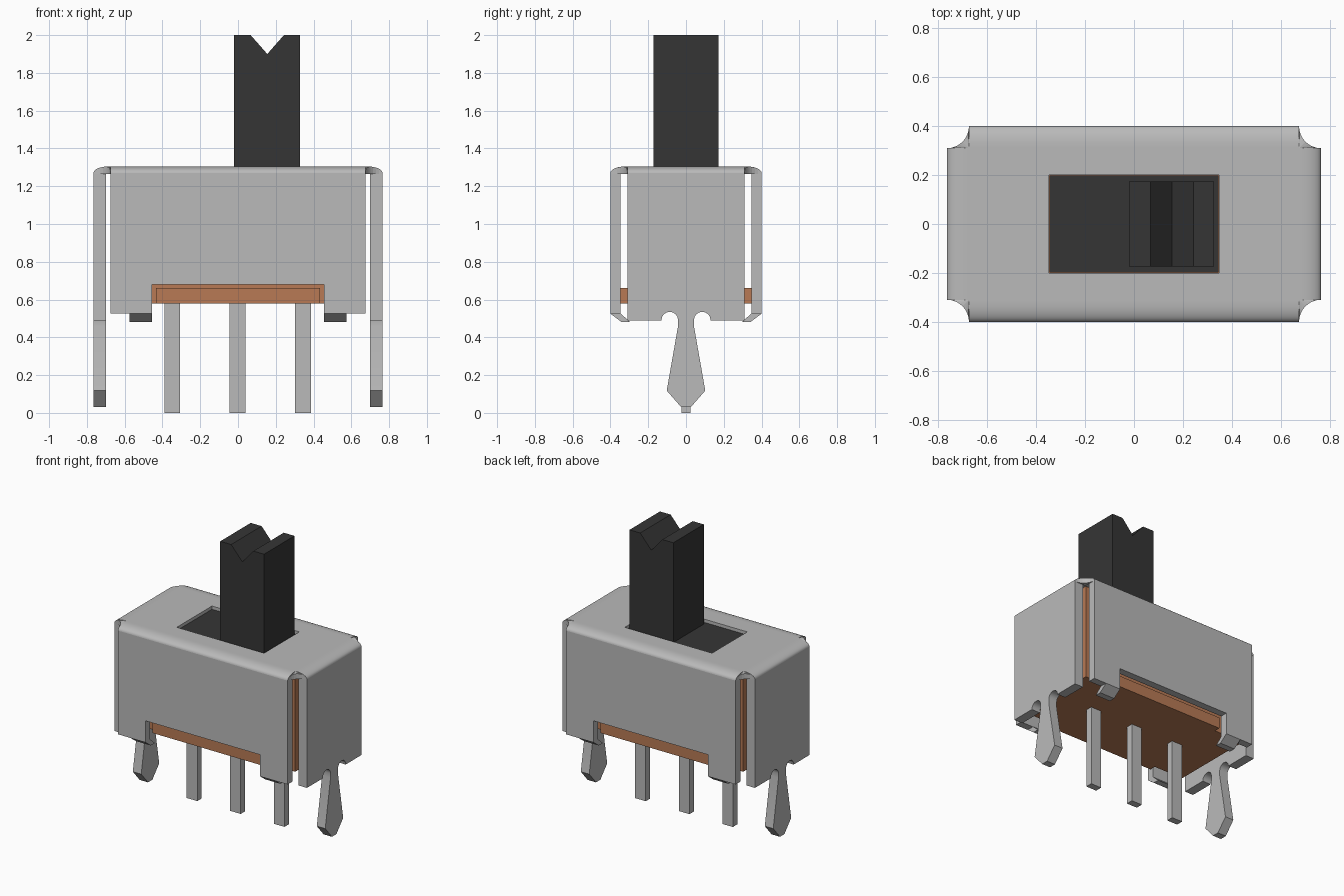
import bpy, bmesh, math
from mathutils import Vector

if "Cube" in bpy.data.objects:
    bpy.data.objects.remove(bpy.data.objects["Cube"], do_unlink=True)


def material(name, rgb):
    m = bpy.data.materials.new(name)
    m.use_nodes = True
    m.diffuse_color = (*rgb, 1)
    bsdf = next(n for n in m.node_tree.nodes if n.type == 'BSDF_PRINCIPLED')
    bsdf.inputs["Base Color"].default_value = (*rgb, 1)
    return m


METAL = material("grey metal", (0.49, 0.49, 0.49))
BASE = material("brown phenolic", (0.48, 0.195, 0.09))
BLACK = material("black plastic", (0.036, 0.036, 0.036))


def prism(bm, pts, axis, a, b):
    """Extrude a 2D outline along an axis from a to b; returns its vertices."""
    def place(u, v, t):
        return {'x': (t, u, v), 'y': (u, t, v), 'z': (u, v, t)}[axis]
    lo = [bm.verts.new(place(u, v, a)) for u, v in pts]
    hi = [bm.verts.new(place(u, v, b)) for u, v in pts]
    bm.faces.new(lo)
    bm.faces.new(hi)
    for i in range(len(pts)):
        j = (i + 1) % len(pts)
        bm.faces.new((lo[i], lo[j], hi[j], hi[i]))
    return lo + hi


def box(bm, x0, x1, y0, y1, z0, z1):
    prism(bm, [(x0, y0), (x1, y0), (x1, y1), (x0, y1)], 'z', z0, z1)


def finish(bm, name, mat, smooth=False):
    bmesh.ops.recalc_face_normals(bm, faces=bm.faces)
    me = bpy.data.meshes.new(name)
    bm.to_mesh(me)
    bm.free()
    ob = bpy.data.objects.new(name, me)
    bpy.context.collection.objects.link(ob)
    me.materials.append(mat)
    if smooth:
        bpy.ops.object.select_all(action='DESELECT')
        ob.select_set(True)
        bpy.context.view_layer.objects.active = ob
        bpy.ops.object.shade_smooth_by_angle(angle=math.radians(30))
    return ob


# Cover dimensions
XO, YO = 0.765, 0.40          # outer half sizes
XI, YI = 0.675, 0.31          # half widths between the corner notches
Z0, Z1 = 1.27, 1.305          # underside and top of the cover
RB = 0.08                     # horizontal reach of the bend
HX, HY = 0.347, 0.20          # slot half sizes


def bend(inner, outer, s):
    """Rounded edge profile running from the flat top down to the wall."""
    pts = [(s * inner, Z0), (s * inner, Z1)]
    for i in range(9):
        t = math.pi / 2 * (1 - i / 8)
        pts.append((s * (outer - RB + RB * math.cos(t)), Z0 + (Z1 - Z0) * math.sin(t)))
    return pts


def drop(d, outer):
    """Relative height of the bend at distance d from the centre."""
    q = max(0, (abs(d) - (outer - RB)) / RB)
    return math.sqrt(max(0, 1 - q * q))


# Flat top with the slot
bm = bmesh.new()
corners = [(-1, -1), (1, -1), (1, 1), (-1, 1)]
outer = [bm.verts.new((x * XI, y * YI, Z0)) for x, y in corners]
inner = [bm.verts.new((x * HX, y * HY, Z0)) for x, y in corners]
ring = [bm.faces.new((outer[i], outer[(i + 1) % 4], inner[(i + 1) % 4], inner[i]))
        for i in range(4)]
ext = bmesh.ops.extrude_face_region(bm, geom=ring, use_keep_orig=True)
bmesh.ops.translate(bm, vec=Vector((0, 0, Z1 - Z0)),
                    verts=[g for g in ext['geom'] if isinstance(g, bmesh.types.BMVert)])
# Concave webs in the four corner notches
for sx, sy in corners:
    pts = [(sx * XI, sy * YI)]
    for i in range(9):
        t = math.pi / 2 * i / 8
        pts.append((sx * (XO - (XO - XI) * math.cos(t)), sy * (YO - (YO - YI) * math.sin(t))))
    for v in prism(bm, pts, 'z', Z0 - 0.005, Z1):
        if v.co.z > Z0:
            v.co.z = Z0 + (Z1 - Z0) * min(drop(v.co.x, XO), drop(v.co.y, YO))
bmesh.ops.triangulate(bm, faces=[f for f in bm.faces if len(f.verts) > 4])
finish(bm, "cover_top", METAL)

# Front and back walls with a wide window and crimped tabs
wall = [(-XI, Z0), (-XI, 0.525), (-0.455, 0.525), (-0.455, 0.68),
        (0.455, 0.68), (0.455, 0.525), (XI, 0.525), (XI, Z0)]
tab = [(0.40, 0.525), (0.34, 0.48), (0.295, 0.48), (0.345, 0.525)]
for s, name in ((-1, "front_wall"), (1, "back_wall")):
    bm = bmesh.new()
    prism(bm, wall, 'y', s * 0.347, s * YO)
    prism(bm, bend(YI, YO, s), 'x', -XI, XI)
    for x in (-0.515, 0.515):
        prism(bm, [(s * y, z) for y, z in tab], 'x', x - 0.06, x + 0.06)
    finish(bm, name, METAL, True)

# End walls, each with a flared mounting leg between two round notches
half = [(YI, Z0), (YI, 0.49), (0.13, 0.49)]
for i in range(9):
    t = math.pi * i / 8
    half.append((0.086 + 0.044 * math.cos(t), 0.492 + 0.043 * math.sin(t)))
half += [(0.042, 0.46), (0.102, 0.118), (0.025, 0.03)]
end = half + [(-y, z) for y, z in reversed(half)]
for s, name in ((1, "left_end_wall"), (-1, "right_end_wall")):
    bm = bmesh.new()
    prism(bm, end, 'x', s * 0.698, s * XO)
    prism(bm, bend(XI, XO, s), 'y', -YI, YI)
    finish(bm, name, METAL, True)

# Insulating base with a lip that shows through the windows
bm = bmesh.new()
box(bm, -0.67, 0.67, -0.308, 0.308, 0.58, 1.265)
for s in (-1, 1):
    box(bm, -0.435, 0.435, s * 0.308, s * 0.352, 0.58, 0.66)
finish(bm, "base", BASE)

# Three contact pins
for x, name in ((-0.348, "right_pin"), (-0.003, "middle_pin"), (0.345, "left_pin")):
    bm = bmesh.new()
    box(bm, x - 0.042, x + 0.042, -0.025, 0.025, 0, 0.60)
    finish(bm, name, METAL)

# Slider plate and handle with a V groove in its top
bm = bmesh.new()
box(bm, -HX + 0.002, HX - 0.002, -HY + 0.002, HY - 0.002, 1.22, 1.283)
finish(bm, "slider_plate", BLACK)
bm = bmesh.new()
prism(bm, [(-0.02, 1.28), (0.328, 1.28), (0.328, 2), (0.243, 2),
           (0.155, 1.9), (0.067, 2), (-0.02, 2)], 'y', -0.173, 0.173)
finish(bm, "slider_handle", BLACK)
